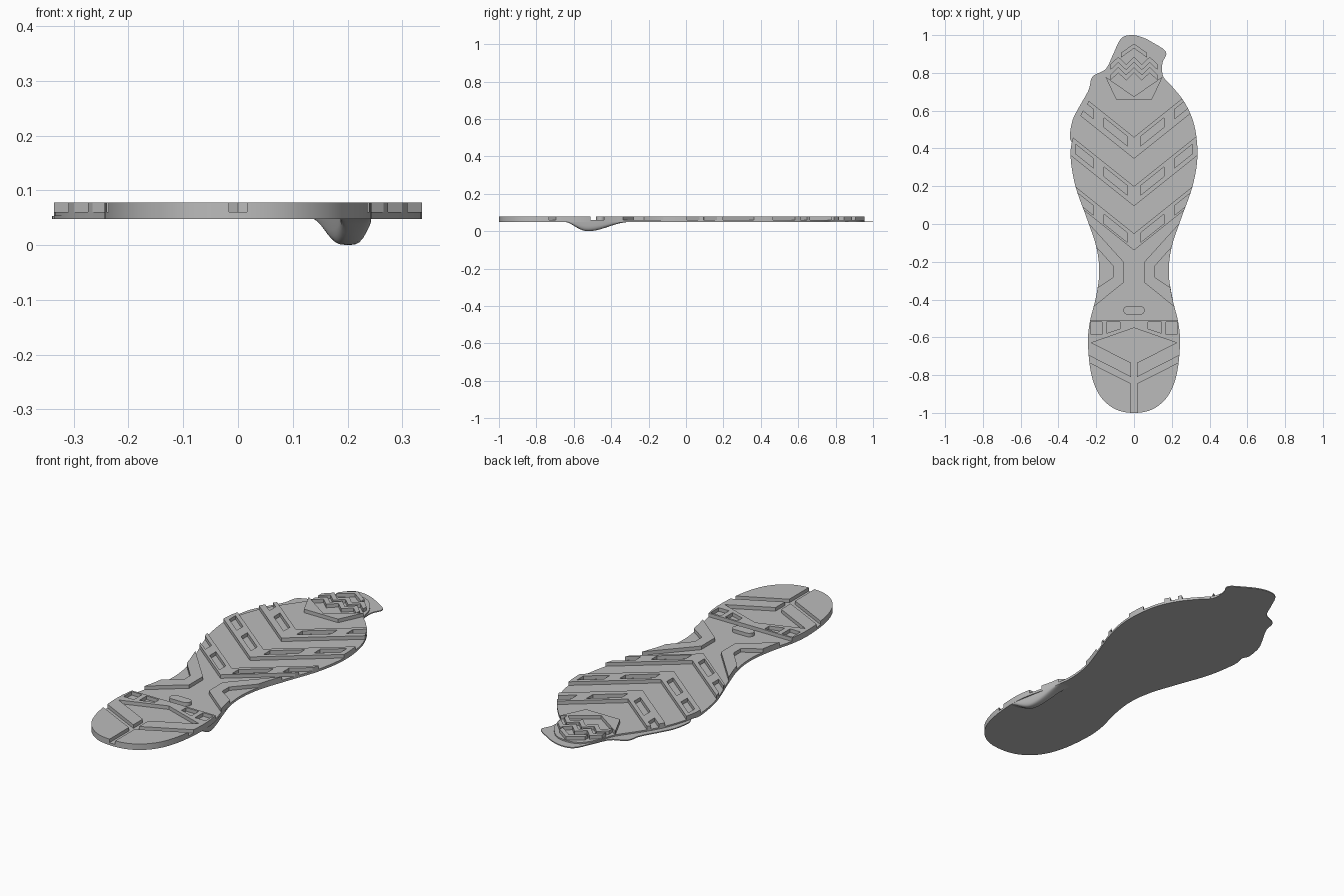
import bpy, bmesh, math
from mathutils import Vector

cube = bpy.data.objects.get("Cube")
if cube:
    bpy.data.objects.remove(cube)

rubber = bpy.data.materials.new("grey rubber")
rubber.use_nodes = True
GREY = (0.5, 0.5, 0.5, 1)
rubber.diffuse_color = GREY
rubber.node_tree.nodes["Principled BSDF"].inputs["Base Color"].default_value = GREY

BASE, FLANGE, FLOOR, TOP = 0.048, 0.053, 0.06, 0.078


def finish(name, bm):
    bmesh.ops.recalc_face_normals(bm, faces=bm.faces)
    mesh = bpy.data.meshes.new(name)
    bm.to_mesh(mesh)
    bm.free()
    mesh.materials.append(rubber)
    ob = bpy.data.objects.new(name, mesh)
    bpy.context.collection.objects.link(ob)
    return ob


def prism(name, polys, z0, z1):
    """Extrude one or more flat outlines between two heights."""
    bm = bmesh.new()
    for pts in polys:
        face = bm.faces.new([bm.verts.new((x, y, z0)) for x, y in pts])
        new = bmesh.ops.extrude_face_region(bm, geom=[face])["geom"]
        bmesh.ops.translate(bm, vec=(0, 0, z1 - z0),
                            verts=[v for v in new if isinstance(v, bmesh.types.BMVert)])
    return finish(name, bm)


def smooth_loop(pts, steps=5):
    """Closed Catmull-Rom curve through the points."""
    out, n = [], len(pts)
    for i in range(n):
        a, b, c, d = (Vector(pts[(i + k) % n]) for k in (-1, 0, 1, 2))
        for s in range(steps):
            t = s / steps
            p = b + (c - a) * t / 2 + (a * 2 - b * 5 + c * 4 - d) * t * t / 2 \
                + (b * 3 - a - c * 3 + d) * t ** 3 / 2
            out.append(tuple(p))
    return out


def mirror(pts):
    return [(-x, y) for x, y in reversed(pts)]


def both(polys):
    return polys + [mirror(p) for p in polys]


def cut(ob, cutter, operation):
    mod = ob.modifiers.new("cut", 'BOOLEAN')
    mod.operation, mod.solver, mod.object = operation, 'EXACT', cutter
    bpy.context.view_layer.objects.active = ob
    bpy.ops.object.modifier_apply(modifier=mod.name)


# outlines: shared side from heel to forefoot, then two different toes
side = [(0.1, -0.98), (0.18, -0.91), (0.225, -0.8), (0.243, -0.65), (0.236, -0.53),
        (0.2, -0.38), (0.184, -0.25), (0.2, -0.12), (0.25, 0.03), (0.31, 0.2), (0.336, 0.36)]
right_toe = [(0.32, 0.52), (0.27, 0.64), (0.2, 0.73), (0.155, 0.78)]
sole_toe = [(0.13, 0.86), (0.07, 0.935), (0, 0.955), (-0.07, 0.935), (-0.12, 0.86),
            (-0.15, 0.78), (-0.22, 0.68), (-0.28, 0.58), (-0.32, 0.47)]
flange_toe = [(0.15, 0.85), (0.17, 0.91), (0.1, 0.96), (0.04, 0.99), (-0.02, 1), (-0.07, 0.98),
              (-0.11, 0.9), (-0.15, 0.82), (-0.22, 0.78), (-0.24, 0.71), (-0.29, 0.62),
              (-0.325, 0.55), (-0.34, 0.46), (-0.325, 0.42)]
heel = [(0, -1)]
sole_line = smooth_loop(heel + side + right_toe + sole_toe + mirror(side))
flange_line = smooth_loop(heel + side + right_toe + flange_toe + mirror(side))

prism("thin_flange", [flange_line], BASE, FLANGE)
prism("sole_plate", [sole_line], FLANGE, FLOOR)
trimmer = prism("trim_cutter", [sole_line], BASE, 0.1)

SLOPE, WIDE = 0.8, 0.4


def chevron(top, bottom):
    half = [(WIDE, bottom + SLOPE * WIDE), (WIDE, top + SLOPE * WIDE)]
    return [(0, bottom)] + half + [(0, top)] + mirror(half)


def slot(apex, x0, x1, height=0.05):
    """Slanted slot lying just below a chevron's upper edge."""
    top = apex - 0.025
    return [(x0, top + SLOPE * x0 - height), (x1, top + SLOPE * x1 - height),
            (x1, top + SLOPE * x1), (x0, top + SLOPE * x0)]


def zigzag(xs, low, high, thick):
    line = [(x, high if i % 2 else low) for i, x in enumerate(xs)]
    return line + [(x, y + thick) for x, y in reversed(line)]


def rect(x0, x1, y0, y1):
    return [(x0, y0), (x1, y0), (x1, y1), (x0, y1)]


# forefoot chevrons with their slots
apexes = [(0.46, 0.345), (0.2, 0.095), (-0.05, -0.14)]
chevrons = prism("forefoot_chevrons", [chevron(*a) for a in apexes], FLOOR, TOP)
slots = []
for top, bottom in apexes:
    slots += both([slot(top, 0.035, 0.16), slot(top, 0.215, 0.31)])

# waist wedges
wedge = [(0.3, 0.07), (0.055, -0.2), (0.055, -0.31), (0.24, -0.46),
         (0.3, -0.41), (0.108, -0.28), (0.108, -0.225), (0.3, -0.01)]
waist = prism("waist_wedges", both([wedge]), FLOOR, TOP)

# heel treads
bridge = prism("heel_bridge", [[(-0.3, -0.51), (-0.3, -0.655), (0, -0.55),
                                (0.3, -0.655), (0.3, -0.51)]], FLOOR, TOP)
pockets = both([[(0.075, -0.52), (0.075, -0.555), (0.145, -0.578), (0.145, -0.52)],
                [(0.17, -0.52), (0.17, -0.585), (0.228, -0.585), (0.228, -0.52)]])
bars = prism("heel_bars", both([[(0.016, -0.81), (0.3, -0.665), (0.3, -0.59), (0.016, -0.735)]]),
             FLOOR, TOP)
tip = prism("heel_tip", both([[(0.016, -1.1), (0.4, -1.1), (0.4, -0.65), (0.016, -0.845)]]),
            FLOOR, TOP)

# toe treads
toe_bar = prism("toe_triangle", [[(-0.095, 0.66), (0.095, 0.66), (0.152, 0.78), (0, 0.675),
                                  (-0.152, 0.78)]], FLOOR, TOP)
xs = [-0.125 + i * 0.25 / 6 for i in range(7)]
zigzags = prism("toe_zigzags", [zigzag(xs, 0.76, 0.8, 0.03), zigzag(xs, 0.815, 0.855, 0.03),
                                zigzag([-0.07, 0, 0.07], 0.88, 0.93, 0.025)], FLOOR, TOP)

# cut pockets, then trim every tread to the sole edge
slot_cutter = prism("slot_cutter", slots, FLOOR - 0.02, 0.1)
pocket_cutter = prism("pocket_cutter", pockets, FLOOR - 0.02, 0.1)
cut(chevrons, slot_cutter, 'DIFFERENCE')
cut(bridge, pocket_cutter, 'DIFFERENCE')
for tread in (chevrons, waist, bridge, bars, tip, toe_bar, zigzags):
    cut(tread, trimmer, 'INTERSECT')
for helper in (slot_cutter, pocket_cutter, trimmer):
    bpy.data.objects.remove(helper)

# pill stud in the arch
pill = []
for cx, start in ((0.033, -90), (-0.033, 90)):
    for i in range(9):
        a = math.radians(start + i * 22.5)
        pill.append((cx + 0.023 * math.cos(a), -0.457 + 0.023 * math.sin(a)))
prism("arch_pill", [pill], FLOOR, TOP)

# rounded lump hanging below one edge
bm = bmesh.new()
rows = []
for i in range(25):
    y = -0.645 + 0.365 * i / 24
    if y < -0.525:
        d = math.sin((y + 0.645) / 0.12 * math.pi / 2) ** 1.5
    else:
        d = (0.5 + 0.5 * math.cos((y + 0.525) / 0.245 * math.pi)) ** 1.2
    edge = 0.243 if y < -0.6 else 0.243 - (y + 0.6) * 0.19
    row = []
    for k in range(13):
        a = math.pi * k / 12
        c = math.cos(a)
        x = edge - 0.028 + 0.028 * math.copysign(abs(c) ** 0.6, c)
        row.append(bm.verts.new((x, y, 0.05 - 0.05 * d * math.sin(a) ** 0.6)))
    rows.append(row)
for r, s in zip(rows, rows[1:]):
    for k in range(12):
        bm.faces.new((r[k], r[k + 1], s[k + 1], s[k]))
    bm.faces.new((r[0], s[0], s[12], r[12]))
lump = finish("edge_lump", bm)

# smooth the curved walls, keep tread edges crisp
bpy.ops.object.select_all(action='DESELECT')
for ob in bpy.context.collection.objects:
    if ob.type == 'MESH' and rubber.name in ob.data.materials:
        ob.select_set(True)
        bpy.context.view_layer.objects.active = ob
bpy.ops.object.shade_smooth_by_angle(angle=math.radians(30))
